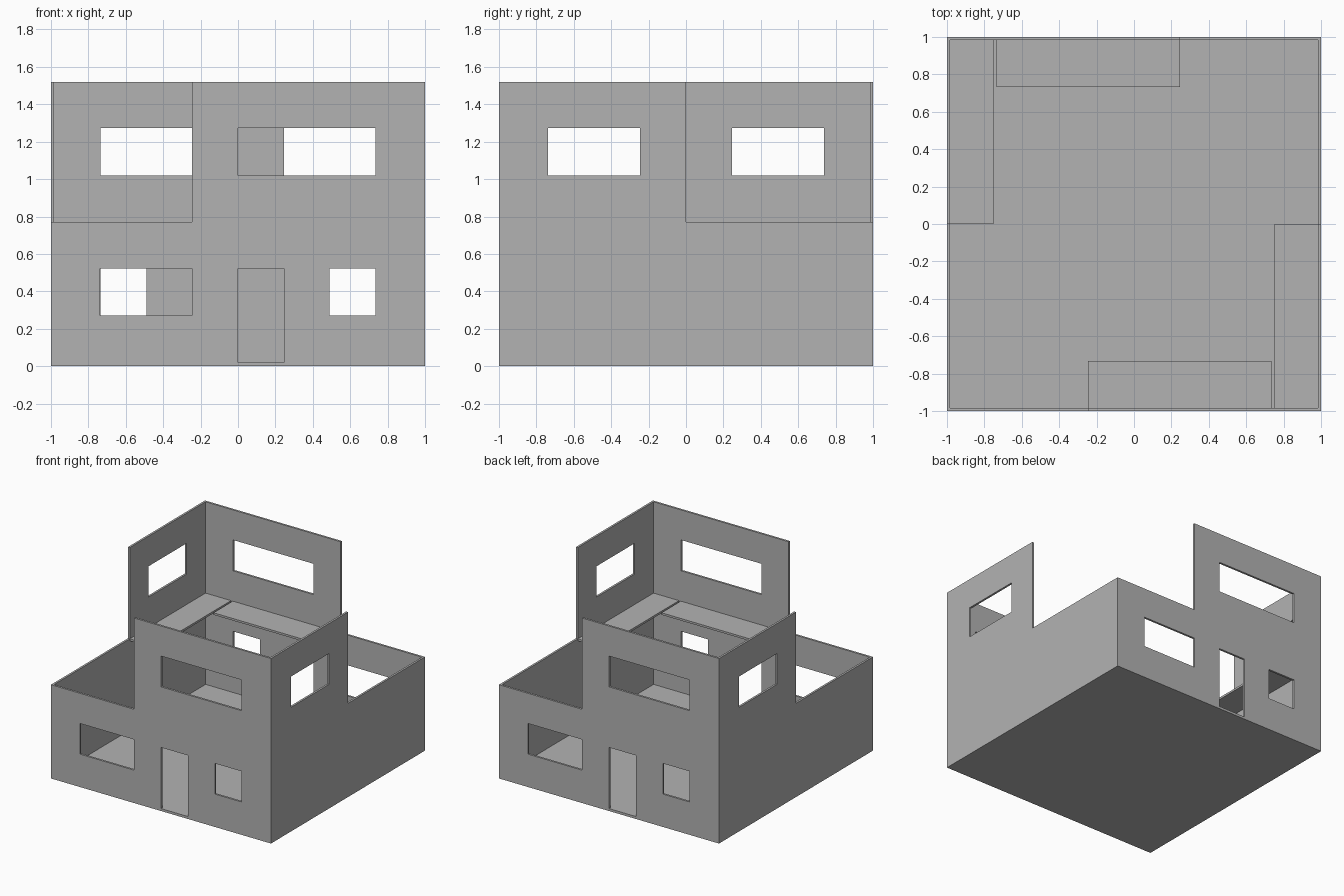
import bpy
import bmesh
from math import pi
from mathutils import Matrix

if "Cube" in bpy.data.objects:
    bpy.data.objects.remove(bpy.data.objects["Cube"], do_unlink=True)

T = 0.017               # wall thickness
BASE = 0.02             # floor plate height
MID, TOP = 0.77, 1.52   # storey heights
IN = 1 - T              # inner face of the walls

grey = bpy.data.materials.new("plain grey")
grey.use_nodes = True
colour = (0.45, 0.45, 0.45, 1)
grey.diffuse_color = colour
grey.node_tree.nodes["Principled BSDF"].inputs["Base Color"].default_value = colour


def finish(bm, name, matrix):
    bm.transform(matrix)
    bmesh.ops.recalc_face_normals(bm, faces=bm.faces)
    mesh = bpy.data.meshes.new(name)
    bm.to_mesh(mesh)
    bm.free()
    mesh.materials.append(grey)
    obj = bpy.data.objects.new(name, mesh)
    bpy.context.collection.objects.link(obj)


def wall(name, u0, u1, openings, matrix):
    """Upright panel on the xz plane at y = -1, with rectangles (u0, u1, z0, z1) left open."""
    bm = bmesh.new()
    us = sorted({u0, u1, *(u for o in openings for u in o[:2])})
    zs = sorted({BASE, TOP, *(z for o in openings for z in o[2:])})
    for a, b in zip(us, us[1:]):
        for c, d in zip(zs, zs[1:]):
            u, z = (a + b) / 2, (c + d) / 2
            if not any(o[0] < u < o[1] and o[2] < z < o[3] for o in openings):
                bm.faces.new([bm.verts.new((p, -1, q))
                              for p, q in ((a, c), (b, c), (b, d), (a, d))])
    bmesh.ops.remove_doubles(bm, verts=bm.verts, dist=0.0001)
    # Thicken the panel inwards
    grown = bmesh.ops.extrude_face_region(bm, geom=bm.faces[:], use_keep_orig=True)
    moved = [g for g in grown["geom"] if isinstance(g, bmesh.types.BMVert)]
    bmesh.ops.translate(bm, verts=moved, vec=(0, T, 0))
    finish(bm, name, matrix)


def slab(name, x0, x1, y0, y1, z0, z1, matrix):
    bm = bmesh.new()
    bmesh.ops.create_cube(bm, size=1)
    bmesh.ops.scale(bm, verts=bm.verts, vec=(x1 - x0, y1 - y0, z1 - z0))
    bmesh.ops.translate(bm, verts=bm.verts,
                        vec=((x0 + x1) / 2, (y0 + y1) / 2, (z0 + z1) / 2))
    finish(bm, name, matrix)


# Ground floor plate
slab("ground_floor", -1, 1, -1, 1, 0, BASE, Matrix())

# Door, windows and the step down to one storey
long_wall_openings = [
    (-1, -0.245, MID, TOP),
    (-0.737, -0.245, 0.27, 0.522),
    (0, 0.247, BASE, 0.522),
    (0.49, 0.734, 0.27, 0.522),
    (0, 0.734, 1.02, 1.273),
]
side_wall_openings = [
    (0, IN, MID, TOP),
    (-0.737, -0.245, 1.02, 1.273),
]

# The two halves of the house are half-turn copies of each other
for end, side, angle in (("front", "left", 0), ("back", "right", pi)):
    turn = Matrix.Rotation(angle, 4, "Z")
    wall(end + "_wall", -1, 1, long_wall_openings, turn)
    wall(side + "_wall", -IN, IN, side_wall_openings,
         turn @ Matrix.Rotation(pi / 2, 4, "Z"))
    # Upper floor ledges along the raised corner, with a narrow slot between
    slab(side + "_ledge", 0.752, IN, -IN, 0, MID - T, MID, turn)
    slab(end + "_ledge", -0.245, 0.736, -IN, -0.733, MID - T, MID, turn)
